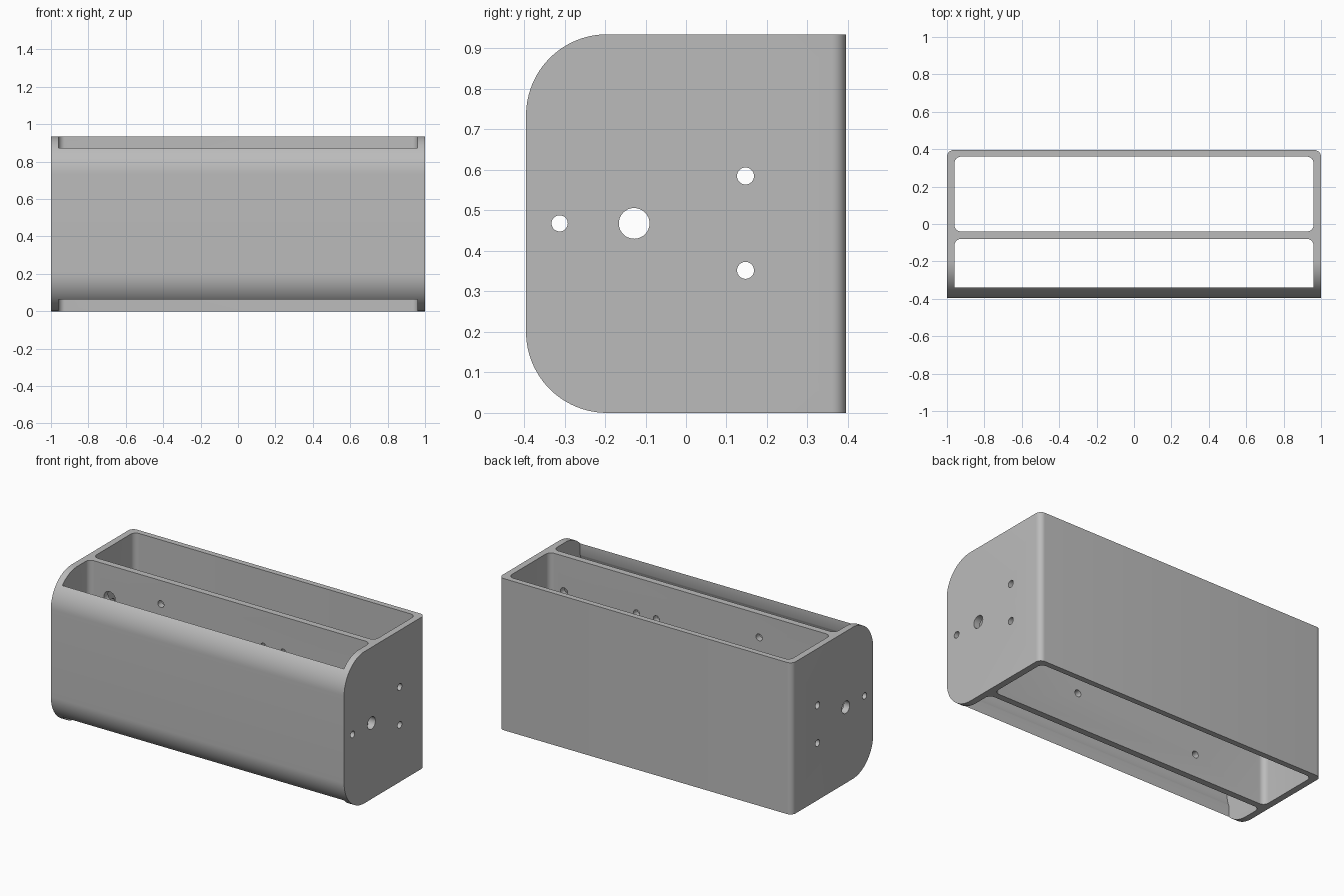
import bpy, bmesh, math
from mathutils import Vector

if "Cube" in bpy.data.objects:
    bpy.data.objects.remove(bpy.data.objects["Cube"])

H, YF, YB = 0.935, -0.395, 0.395     # height, front, back
R, WALL = 0.2, 0.04                  # front corner radius, wall thickness

grey = bpy.data.materials.new("light_grey")
grey.diffuse_color = (0.5, 0.5, 0.5, 1)
grey.use_nodes = True
grey.node_tree.nodes["Principled BSDF"].inputs["Base Color"].default_value = grey.diffuse_color


def rounded(corners, seg):
    """Outline of a polygon of axis-aligned (u, v, radius) corners."""
    pts = []
    n = len(corners)
    for i, (u, v, r) in enumerate(corners):
        c = Vector((u, v))
        if r == 0:
            pts.append(c)
            continue
        a = (Vector(corners[i - 1][:2]) - c).normalized()
        b = (Vector(corners[(i + 1) % n][:2]) - c).normalized()
        for k in range(seg + 1):
            t = math.pi / 2 * k / seg
            pts.append(c + r * (a * (1 - math.sin(t)) + b * (1 - math.cos(t))))
    return pts


def prism(name, pts, axis, lo, hi):
    """Extrude a 2D outline along x, y or z."""
    place = {"x": lambda p, d: (d, p[0], p[1]),
             "y": lambda p, d: (p[0], d, p[1]),
             "z": lambda p, d: (p[0], p[1], d)}[axis]
    bm = bmesh.new()
    a = [bm.verts.new(place(p, lo)) for p in pts]
    b = [bm.verts.new(place(p, hi)) for p in pts]
    bm.faces.new(a)
    bm.faces.new(b)
    for i in range(len(pts)):
        j = (i + 1) % len(pts)
        bm.faces.new((a[i], a[j], b[j], b[i]))
    bmesh.ops.recalc_face_normals(bm, faces=bm.faces)
    me = bpy.data.meshes.new(name)
    bm.to_mesh(me)
    bm.free()
    me.materials.append(grey)
    ob = bpy.data.objects.new(name, me)
    bpy.context.collection.objects.link(ob)
    return ob


def cut(body, tool):
    """Subtract a tool from the body and discard it."""
    m = body.modifiers.new("cut", "BOOLEAN")
    m.operation, m.solver, m.object = "DIFFERENCE", "EXACT", tool
    bpy.context.view_layer.objects.active = body
    bpy.ops.object.modifier_apply(modifier=m.name)
    bpy.data.objects.remove(tool)


def hole(body, u, v, r, axis, lo, hi):
    pts = [(u + r * math.cos(math.tau * k / 32), v + r * math.sin(math.tau * k / 32))
           for k in range(32)]
    cut(body, prism("drill", pts, axis, lo, hi))


# Housing: side outline with rounded front edges
body = prism("housing", rounded([(YB, 0, 0), (YB, H, 0), (YF, H, R), (YF, 0, R)], 24),
             "x", -1, 1)

# Rounded upright back edges
bm = bmesh.new()
bm.from_mesh(body.data)
back = [e for e in bm.edges if all(v.co.y > YB - 1e-4 for v in e.verts)
        and abs(e.verts[0].co.z - e.verts[1].co.z) > 0.5]
bmesh.ops.bevel(bm, geom=back, offset=0.035, segments=8, profile=0.5, affect="EDGES")
bm.to_mesh(body.data)
bm.free()

# Back bay, open at top and bottom
X = 1 - WALL
r = 0.035
cut(body, prism("back_bay", rounded(
    [(-X, -0.04, r), (X, -0.04, r), (X, 0.36, r), (-X, 0.36, r)], 8), "z", -0.2, 1.2))

# Front bay, then the curved hollow inside its front wall
cut(body, prism("front_bay", rounded(
    [(-X, -0.34, 0), (X, -0.34, 0), (X, -0.08, r), (-X, -0.08, r)], 8), "z", -0.2, 1.2))
cut(body, prism("front_hollow", rounded(
    [(-0.2, WALL, 0), (-0.2, H - WALL, 0), (YF + WALL, H - WALL, R - WALL),
     (YF + WALL, WALL, R - WALL)], 20), "x", -X, X))

# Mounting holes through both end walls
for y, z, rad in [(-0.312, 0.468, 0.02), (-0.128, 0.468, 0.038),
                  (0.147, 0.585, 0.021), (0.147, 0.352, 0.021)]:
    hole(body, y, z, rad, "x", -1.2, 1.2)

# Holes through the divider
for x, z, rad in [(-0.47, 0.79, 0.021), (-0.47, 0.14, 0.021), (0.365, 0.715, 0.021),
                  (0.365, 0.215, 0.021), (0.23, 0.715, 0.021),
                  (-0.82, 0.735, 0.038), (0.86, 0.715, 0.025)]:
    hole(body, x, z, rad, "y", -0.15, 0.05)

# Smooth curved walls, sharp rims
bpy.ops.object.select_all(action="DESELECT")
body.select_set(True)
bpy.context.view_layer.objects.active = body
bpy.ops.object.shade_smooth_by_angle(angle=math.radians(30))
